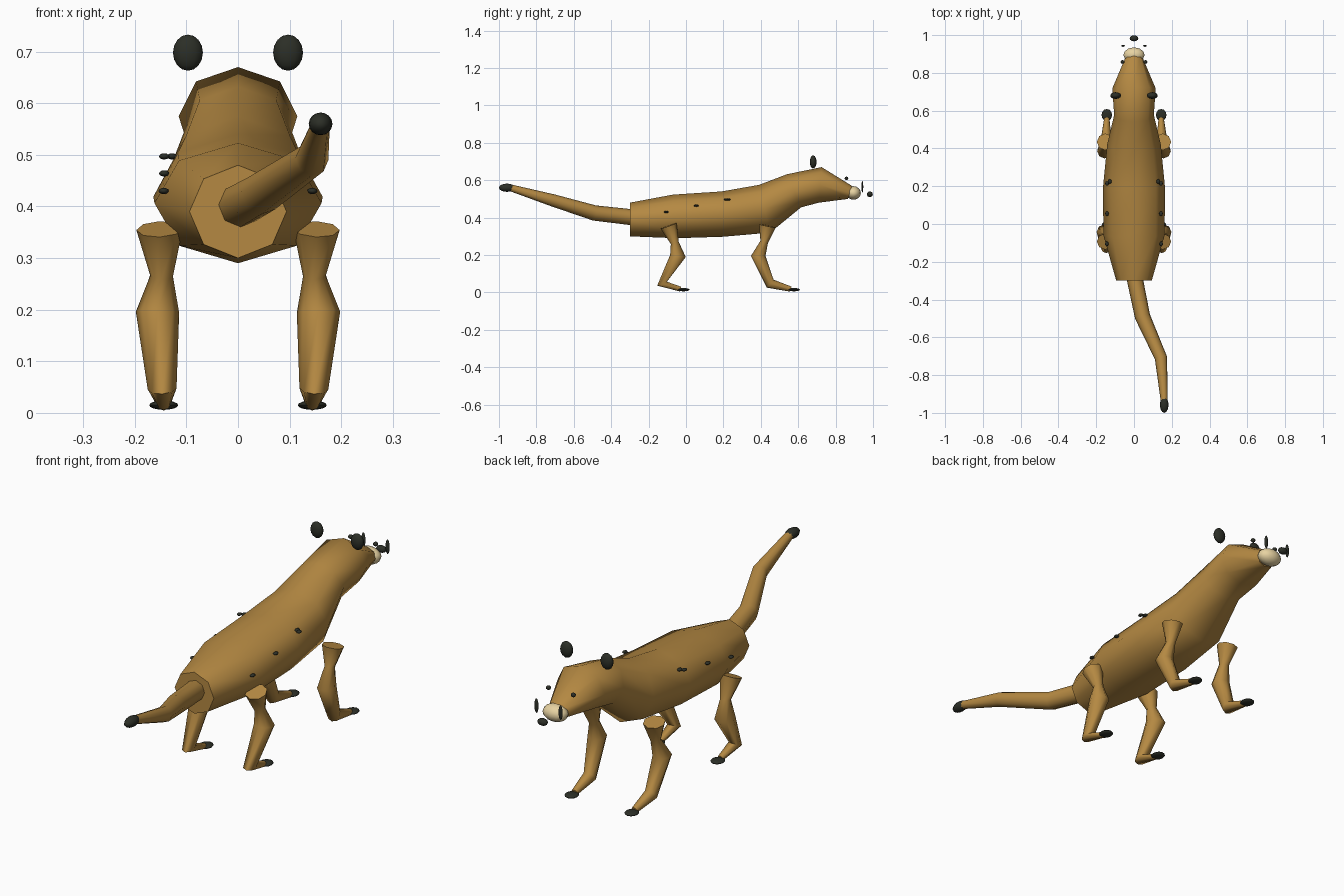
import bpy
import bmesh
from math import sin, cos, tau, radians
from mathutils import Vector

cube = bpy.data.objects.get("Cube")
if cube:
    bpy.data.objects.remove(cube)


def material(name, rgb):
    mat = bpy.data.materials.new(name)
    mat.use_nodes = True
    mat.diffuse_color = (*rgb, 1)
    mat.node_tree.nodes["Principled BSDF"].inputs["Base Color"].default_value = (*rgb, 1)
    return mat


tan = material("tan_fur", (0.46, 0.25, 0.055))
cream = material("cream_muzzle", (0.80, 0.65, 0.36))
black = material("near_black", (0.025, 0.028, 0.02))


def finish(name, bm, mat, angle):
    bmesh.ops.recalc_face_normals(bm, faces=bm.faces)
    mesh = bpy.data.meshes.new(name)
    bm.to_mesh(mesh)
    bm.free()
    mesh.materials.append(mat)
    obj = bpy.data.objects.new(name, mesh)
    bpy.context.collection.objects.link(obj)
    bpy.ops.object.select_all(action="DESELECT")
    obj.select_set(True)
    bpy.context.view_layer.objects.active = obj
    bpy.ops.object.shade_smooth_by_angle(angle=radians(angle))
    return obj


def loft(name, sections, mat, sides=8):
    """Skin a closed tube over (centre, up axis, side axis) sections."""
    bm = bmesh.new()
    rings = []
    for centre, up, side in sections:
        angles = [tau * i / sides for i in range(sides)]
        rings.append([bm.verts.new(centre + up * cos(a) + side * sin(a)) for a in angles])
    for r0, r1 in zip(rings, rings[1:]):
        for i in range(sides):
            j = (i + 1) % sides
            bm.faces.new((r0[i], r0[j], r1[j], r1[i]))
    bm.faces.new(rings[0])
    bm.faces.new(rings[-1])
    return finish(name, bm, mat, 60)


def tube(name, path, mat):
    """Round limb through (x, y, z, radius) points."""
    pts = [Vector(p[:3]) for p in path]
    sections = []
    for i, p in enumerate(pts):
        tangent = Vector()
        if i > 0:
            tangent += (p - pts[i - 1]).normalized()
        if i < len(pts) - 1:
            tangent += (pts[i + 1] - p).normalized()
        tangent.normalize()
        side = (Vector((1, 0, 0)) - tangent * tangent.x).normalized()
        sections.append((p, side.cross(tangent) * path[i][3], side * path[i][3]))
    return loft(name, sections, mat)


def ellipsoid(name, centre, radii, mat, segments=12, rings=8):
    bm = bmesh.new()
    bmesh.ops.create_uvsphere(bm, u_segments=segments, v_segments=rings, radius=1)
    for v in bm.verts:
        v.co = Vector(c + r * k for c, r, k in zip(centre, radii, v.co))
    return finish(name, bm, mat, 60)


# Body, neck and head: top y, top z, bottom y, bottom z, half width
body_sections = [
    (-0.30, 0.48, -0.30, 0.30, 0.094),
    (-0.07, 0.523, -0.05, 0.29, 0.162),
    (0.19, 0.54, 0.20, 0.298, 0.164),
    (0.39, 0.575, 0.45, 0.32, 0.142),
    (0.54, 0.632, 0.615, 0.455, 0.105),
    (0.725, 0.67, 0.71, 0.48, 0.115),
    (0.895, 0.565, 0.865, 0.50, 0.046),
]
sections = []
for ty, tz, by, bz, half in body_sections:
    top, bottom = Vector((0, ty, tz)), Vector((0, by, bz))
    sections.append(((top + bottom) / 2, (top - bottom) / 2, Vector((half, 0, 0))))
loft("body", sections, tan)

# Tail, swept to the left
tube("tail", [(0.0, -0.27, 0.40, 0.043), (0.045, -0.49, 0.425, 0.041),
              (0.143, -0.71, 0.492, 0.033), (0.16, -0.94, 0.56, 0.018)], tan)
ellipsoid("tail_tip", (0.16, -0.957, 0.56), (0.023, 0.043, 0.022), black)

# Legs and paws: x, y, z, radius
hind_path = [(0.152, -0.093, 0.356, 0.045), (0.148, -0.06, 0.265, 0.022),
             (0.156, -0.043, 0.195, 0.042), (0.147, -0.128, 0.047, 0.028),
             (0.144, -0.03, 0.018, 0.013)]
front_path = [(0.152, 0.435, 0.356, 0.045), (0.148, 0.418, 0.27, 0.021),
              (0.156, 0.386, 0.195, 0.039), (0.147, 0.45, 0.047, 0.028),
              (0.144, 0.56, 0.018, 0.014)]
for side, s in (("left", 1), ("right", -1)):
    for kind, path in (("hind", hind_path), ("front", front_path)):
        tube(f"{kind}_leg_{side}", [(s * x, y, z, r) for x, y, z, r in path], tan)
        ellipsoid(f"{kind}_paw_{side}", (s * 0.144, path[-1][1] + 0.017, 0.015),
                  (0.028, 0.032, 0.009), black)

    # Ears, eyes and upright side discs of the face
    ellipsoid(f"ear_{side}", (s * 0.097, 0.68, 0.698), (0.029, 0.018, 0.035), black, 12, 8)
    ellipsoid(f"eye_{side}", (s * 0.06, 0.858, 0.61), (0.011, 0.01, 0.009), black, 8, 6)
    ellipsoid(f"cheek_disc_{side}", (s * 0.058, 0.943, 0.565), (0.01, 0.005, 0.032), black, 8, 6)

    # Flank spots
    for i, (x, y, z) in enumerate([(0.144, -0.105, 0.43), (0.143, 0.055, 0.464),
                                   (0.143, 0.215, 0.497), (0.128, 0.225, 0.497)]):
        ellipsoid(f"spot_{side}_{i + 1}", (s * x, y, z), (0.01, 0.013, 0.006), black, 8, 6)

# Muzzle and nose
ellipsoid("muzzle", (0, 0.895, 0.532), (0.056, 0.04, 0.036), cream)
ellipsoid("nose", (0, 0.983, 0.525), (0.023, 0.016, 0.015), black)
